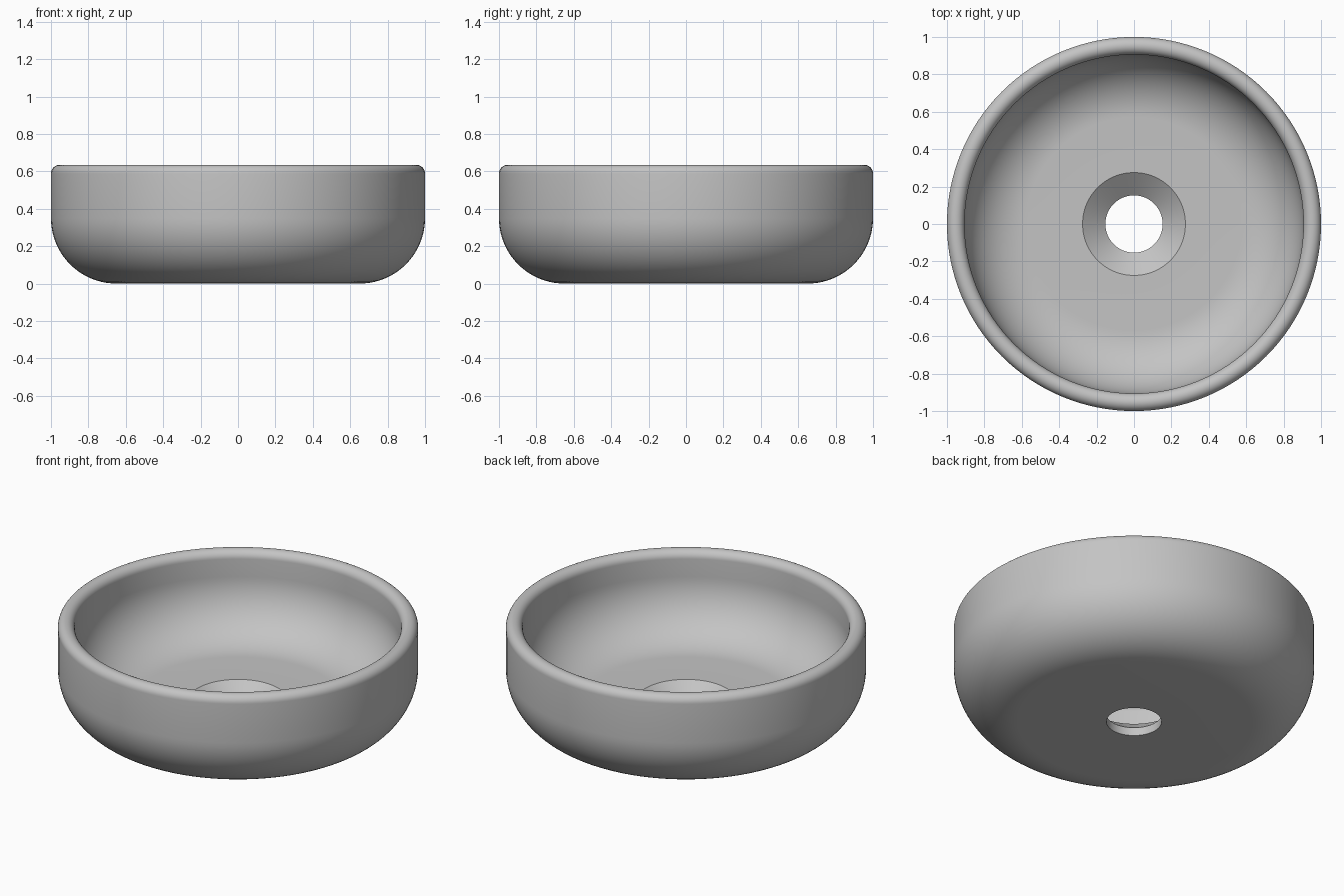
import bpy, bmesh
from math import sin, cos, pi, radians

cube = bpy.data.objects.get("Cube")
if cube:
    bpy.data.objects.remove(cube, do_unlink=True)

mat = bpy.data.materials.new("grey ceramic")
mat.use_nodes = True
grey = (0.55, 0.55, 0.55, 1)
mat.diffuse_color = grey
mat.node_tree.nodes["Principled BSDF"].inputs["Base Color"].default_value = grey

SIDES = 128


def arc(cx, cz, r, start, end, steps):
    """Points on an arc in the radius/height plane, angles in degrees."""
    angles = [radians(start + (end - start) * i / steps) for i in range(steps + 1)]
    return [(cx + r * cos(a), cz + r * sin(a)) for a in angles]


def lathe(name, profile):
    """Spin a closed radius/height profile around z."""
    bm = bmesh.new()
    rings = []
    for r, z in profile:
        rings.append([bm.verts.new((r * cos(2 * pi * i / SIDES), r * sin(2 * pi * i / SIDES), z))
                      for i in range(SIDES)])
    for a, b in zip(rings, rings[1:] + rings[:1]):
        for i in range(SIDES):
            j = (i + 1) % SIDES
            bm.faces.new((a[i], a[j], b[j], b[i]))
    bmesh.ops.recalc_face_normals(bm, faces=bm.faces)
    mesh = bpy.data.meshes.new(name)
    bm.to_mesh(mesh)
    bm.free()
    mesh.materials.append(mat)
    obj = bpy.data.objects.new(name, mesh)
    bpy.context.collection.objects.link(obj)
    return obj


# Basin: underside, outer wall, rounded rim, inner bowl, drain funnel
profile = [(0.153, 0)]
profile += arc(0.65, 0.35, 0.35, -90, 0, 20)         # outer lower curve
profile += arc(0.953, 0.588, 0.047, 0, 180, 16)      # rim
profile += arc(0.571, 0.48, 0.335, 0, -90, 20)       # inner lower curve
profile += [(0.275, 0.145), (0.153, 0.05)]           # floor edge and funnel

basin = lathe("basin", profile)
bpy.ops.object.select_all(action="DESELECT")
basin.select_set(True)
bpy.context.view_layer.objects.active = basin
bpy.ops.object.shade_smooth_by_angle(angle=radians(30))
